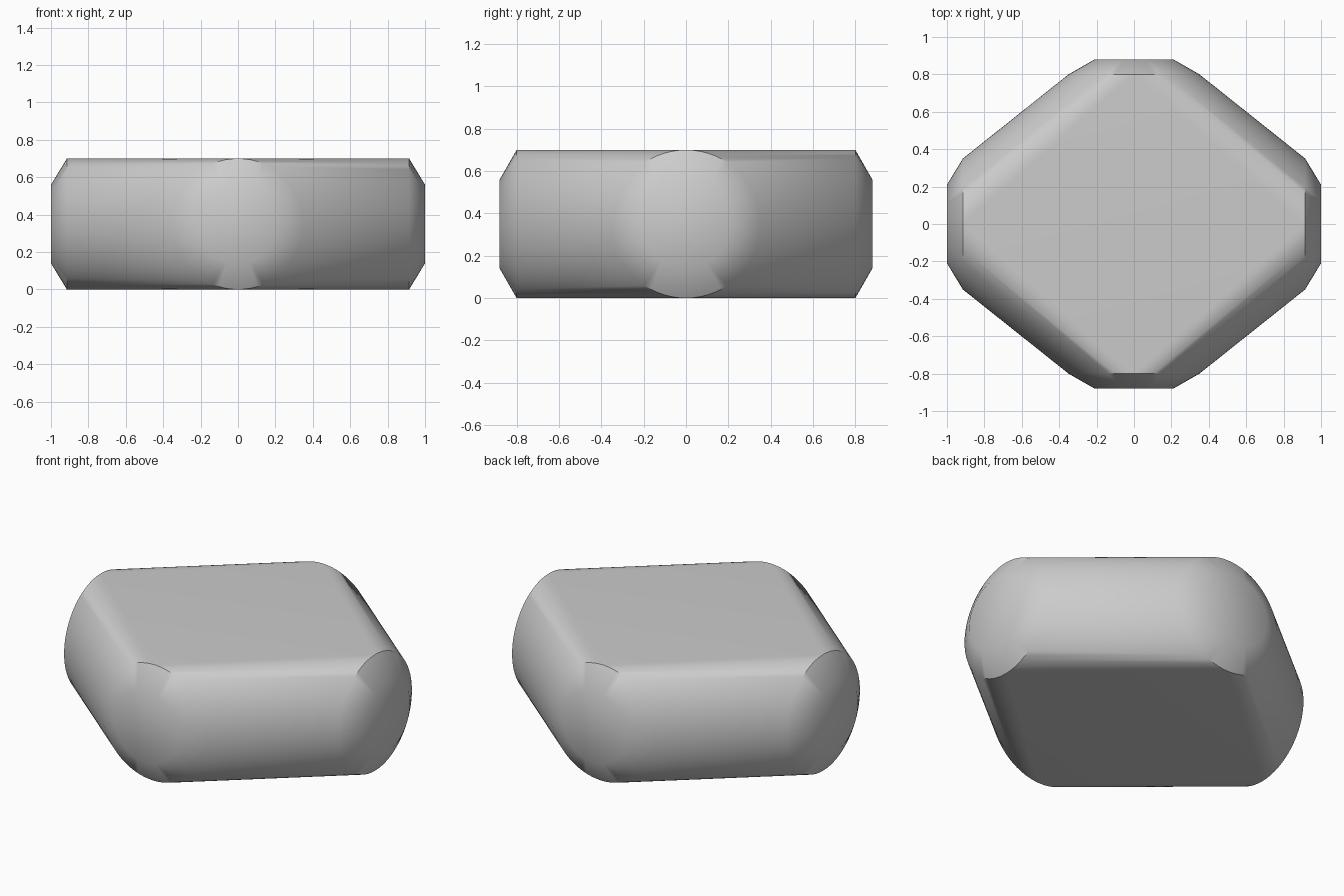
import bpy, bmesh
from math import sin, cos, pi, radians
from mathutils import Vector

cube = bpy.data.objects.get("Cube")
if cube:
    bpy.data.objects.remove(cube, do_unlink=True)

SEGMENTS = 64
MID_Z = 0.35

grey = bpy.data.materials.new("plain grey")
grey.use_nodes = True
colour = (0.6, 0.6, 0.6, 1)
grey.diffuse_color = colour
grey.node_tree.nodes["Principled BSDF"].inputs["Base Color"].default_value = colour


def add_ring(bm, axis, distance, radius):
    """Upright ring of points facing along the given horizontal axis."""
    side = Vector((-axis.y, axis.x, 0))
    for i in range(SEGMENTS):
        a = 2 * pi * i / SEGMENTS
        bm.verts.new(axis * distance + side * radius * sin(a)
                     + Vector((0, 0, MID_Z + radius * cos(a))))


# Four chamfered round ends, wrapped in one convex skin
bm = bmesh.new()
for direction, rim, cap in (((1, 0, 0), 0.915, 1.0), ((0, 1, 0), 0.80, 0.88)):
    for sign in (1, -1):
        axis = Vector(direction) * sign
        add_ring(bm, axis, rim, 0.35)
        add_ring(bm, axis, cap, 0.21)
bmesh.ops.convex_hull(bm, input=bm.verts)

# Merge flat areas into single faces
bmesh.ops.dissolve_limit(bm, angle_limit=radians(0.2), verts=bm.verts, edges=bm.edges)
bmesh.ops.recalc_face_normals(bm, faces=bm.faces)

mesh = bpy.data.meshes.new("rounded_block")
bm.to_mesh(mesh)
bm.free()
mesh.materials.append(grey)
block = bpy.data.objects.new("rounded_block", mesh)
bpy.context.collection.objects.link(block)

# Smooth sides with crisp rims
bpy.context.view_layer.objects.active = block
block.select_set(True)
bpy.ops.object.shade_smooth_by_angle(angle=radians(35))
